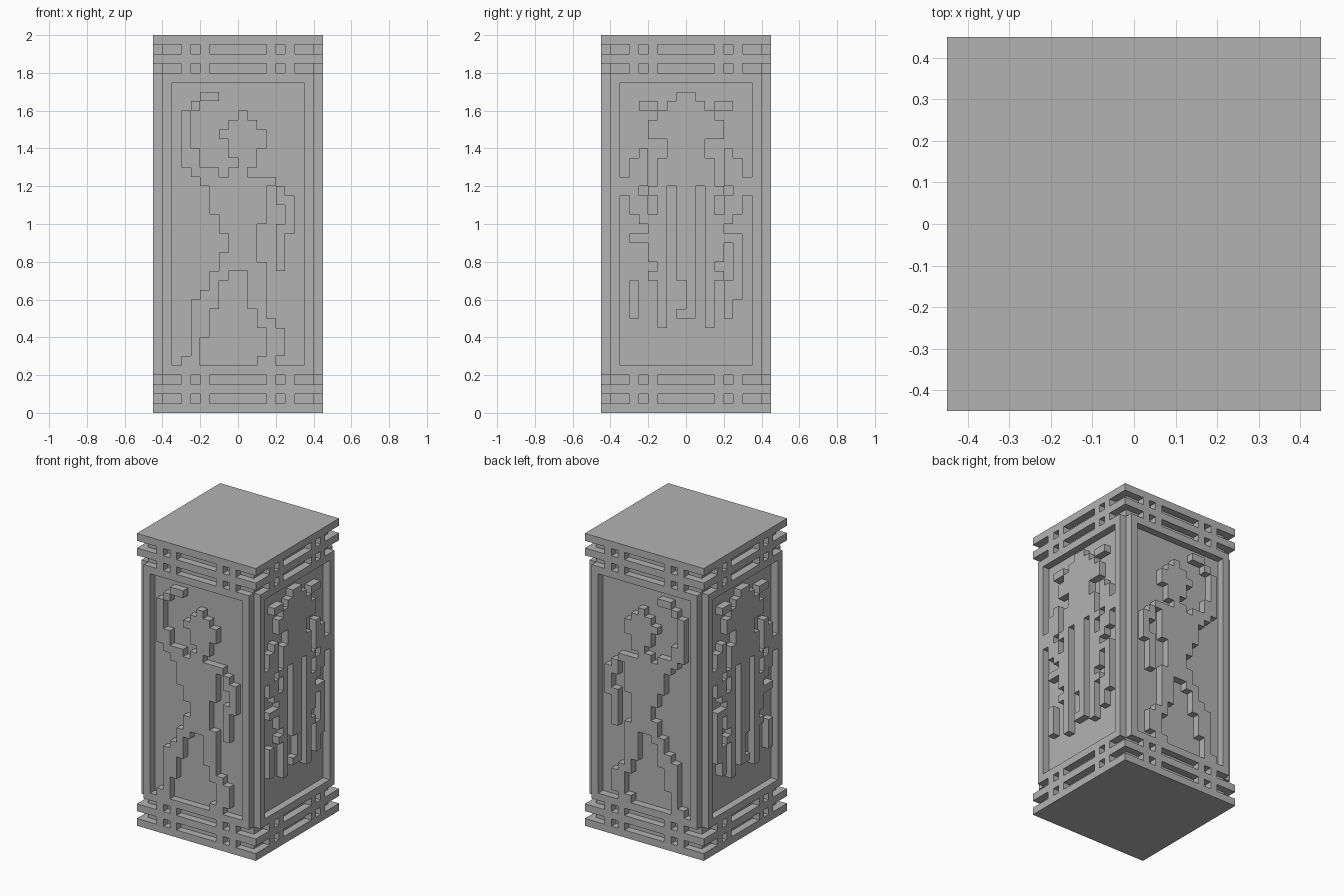
import bpy, bmesh

if "Cube" in bpy.data.objects:
    bpy.data.objects.remove(bpy.data.objects["Cube"])

S = 0.05           # carving unit
CORE = 0.40        # half width of the recessed core

stone = bpy.data.materials.new("grey_stone")
stone.diffuse_color = (0.45, 0.45, 0.45, 1)
stone.use_nodes = True
stone.node_tree.nodes["Principled BSDF"].inputs["Base Color"].default_value = (0.45, 0.45, 0.45, 1)


def block(name, width, z0, z1):
    bpy.ops.mesh.primitive_cube_add(size=1, location=(0, 0, (z0 + z1) / 2))
    ob = bpy.context.object
    ob.name = name
    ob.scale = (width, width, z1 - z0)
    ob.data.materials.append(stone)


def stack(top, *steps):
    """Cells of a stepped shape, built downward from (start, end, rows) steps."""
    cells = set()
    for start, end, rows in steps:
        cells |= {(u, top - 1 - r) for u in range(start, end) for r in range(rows)}
        top -= rows
    return cells


def mirrored(cells):
    return cells | {(-1 - u, k) for u, k in cells}


# Maps (along the wall, outward, up) to each side of the pillar
SIDES = {
    "front": lambda u, d, z: (u, -d, z),
    "back": lambda u, d, z: (u, d, z),
    "right": lambda u, d, z: (-d, u, z),
    "left": lambda u, d, z: (d, u, z),
}


def carving(name, side, cells):
    """Raise cells one unit out of the core as a closed relief."""
    place = SIDES[side]
    bm = bmesh.new()
    for u, k in sorted(cells):
        corners = ((u, k), (u + 1, k), (u + 1, k + 1), (u, k + 1))
        bm.faces.new([bm.verts.new(place(a * S, CORE, b * S)) for a, b in corners])
    bmesh.ops.remove_doubles(bm, verts=bm.verts[:], dist=S / 10)
    out = bmesh.ops.extrude_face_region(bm, geom=bm.faces[:], use_keep_orig=True)
    moved = [v for v in out["geom"] if isinstance(v, bmesh.types.BMVert)]
    bmesh.ops.translate(bm, verts=moved, vec=place(0, S, 0))
    bmesh.ops.recalc_face_normals(bm, faces=bm.faces[:])
    me = bpy.data.meshes.new(name)
    bm.to_mesh(me)
    bm.free()
    me.materials.append(stone)
    bpy.context.collection.objects.link(bpy.data.objects.new(name, me))


# Panel frame
frame = mirrored(stack(36, (0, 8, 1), (7, 8, 30), (0, 8, 1)))

# Standing figure with one arm raised
raised_arm = stack(34, (-4, -2, 1), (-5, -4, 1), (-6, -5, 4), (-6, -4, 2), (-5, -2, 1))
head = stack(32, (0, 1, 1), (-1, 2, 1), (-2, 3, 1), (-1, 3, 1), (-1, 2, 1), (0, 2, 1), (-1, 1, 1))
torso = stack(25, (-4, 4, 1), (-3, 3, 3), (-2, 3, 1), (-2, 2, 1), (-1, 2, 2), (-2, 2, 1), (-2, 3, 1))
lowered_arm = stack(24, (4, 5, 1), (4, 6, 1), (5, 6, 2), (4, 6, 1), (4, 5, 4))
right_leg = stack(15, (-3, -1, 1), (-3, -2, 1), (-4, -2, 1), (-5, -2, 1), (-5, -3, 3), (-5, -4, 2), (-6, -4, 1))
left_leg = stack(15, (1, 3, 4), (2, 3, 1), (2, 4, 1), (3, 5, 3), (2, 4, 1))
figure = raised_arm | head | torso | lowered_arm | right_leg | left_leg

# Domed creature with hanging tentacles
skull = mirrored(stack(34, (0, 1, 1), (0, 2, 1), (0, 3, 1), (0, 4, 2), (0, 2, 2), (0, 3, 3)))
ears = mirrored(stack(33, (3, 5, 1)))
outer_arms = mirrored(stack(28, (4, 5, 1), (4, 6, 2), (4, 7, 1), (5, 7, 1), (4, 6, 2)))
inner_arms = mirrored(stack(24, (2, 4, 1), (2, 3, 2), (2, 5, 1), (2, 4, 1), (2, 6, 1),
                            (2, 4, 2), (2, 3, 1), (2, 4, 1), (2, 3, 5)))
middle_tentacle = stack(24, (-1, 1, 10), (0, 1, 3), (-1, 1, 1))
loose_tips = stack(14, (-6, -5, 4)) | stack(14, (4, 5, 4)) | stack(18, (5, 6, 6))
creature = skull | ears | outer_arms | inner_arms | middle_tentacle | loose_tips

# Core and the four bands
block("core", 2 * CORE, S / 2, 2 - S / 2)
for name, z in (("base_plate", 0), ("lower_band", 0.1), ("upper_band", 1.85), ("cap_plate", 1.95)):
    block(name, 0.9, z, z + S)

# Framed panels and the small posts between the bands
for side in SIDES:
    picture = figure if side in ("front", "back") else creature
    carving(side + "_panel", side, frame | picture)
    for level, top in enumerate((2, 4, 37, 39)):
        posts = mirrored(stack(top, (3, 4, 1)) | stack(top, (5, 6, 1)))
        carving(f"{side}_posts_{level + 1}", side, posts)
